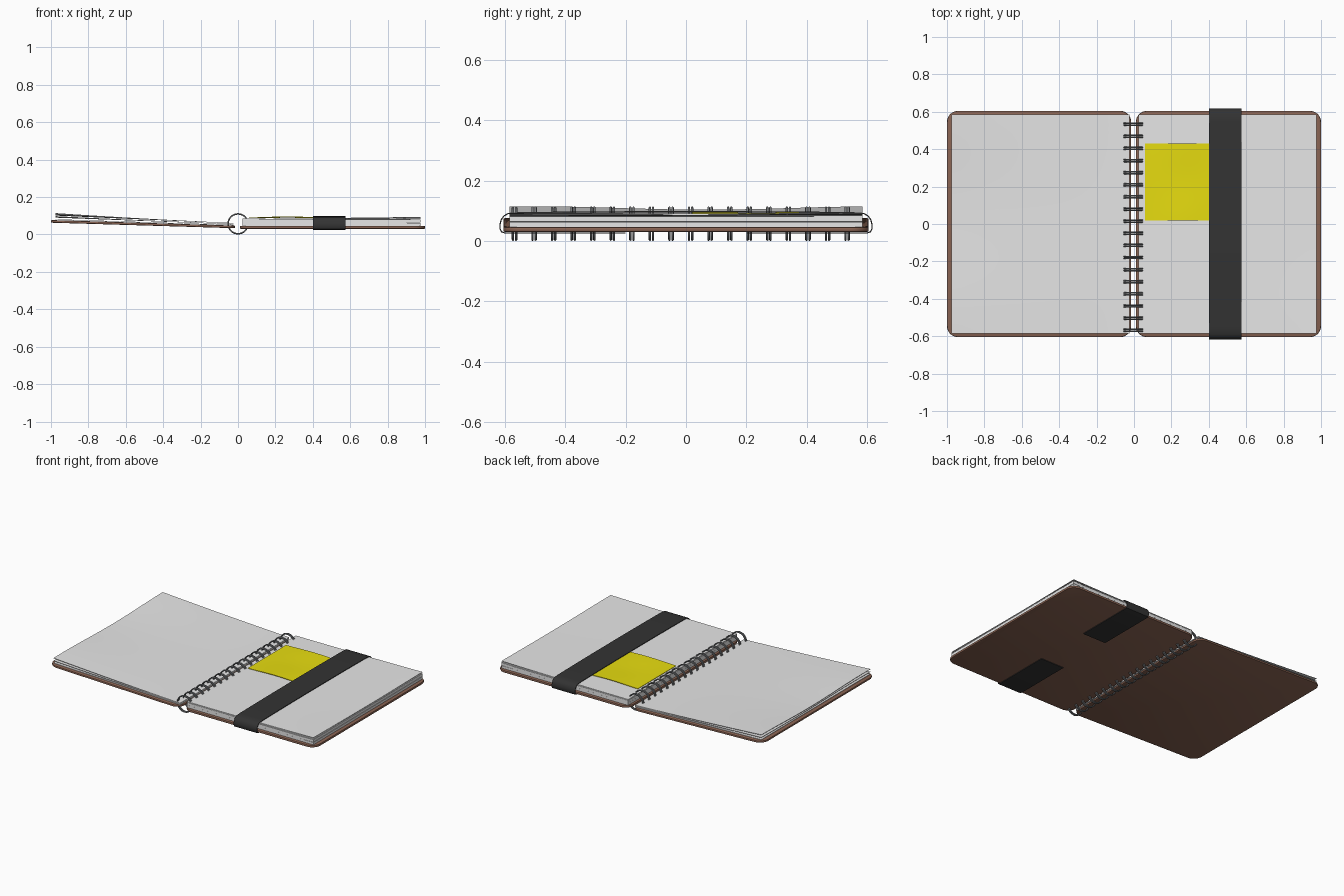
import bpy, bmesh, math

if "Cube" in bpy.data.objects:
    bpy.data.objects.remove(bpy.data.objects["Cube"])

def material(name, rgb):
    m = bpy.data.materials.new(name)
    m.diffuse_color = (*rgb, 1)
    m.use_nodes = True
    m.node_tree.nodes["Principled BSDF"].inputs["Base Color"].default_value = m.diffuse_color
    return m

BROWN = material("brown leather", (0.25, 0.125, 0.085))
PAPER = material("white paper", (0.8, 0.8, 0.8))
YELLOW = material("yellow note", (0.8, 0.72, 0.005))
BLACK = material("black elastic", (0.033, 0.033, 0.033))
STEEL = material("grey steel", (0.2, 0.21, 0.22))

def finish(name, bm, mat, angle=35):
    bmesh.ops.recalc_face_normals(bm, faces=bm.faces[:])
    me = bpy.data.meshes.new(name)
    bm.to_mesh(me)
    bm.free()
    me.materials.append(mat)
    ob = bpy.data.objects.new(name, me)
    bpy.context.collection.objects.link(ob)
    bpy.ops.object.select_all(action='DESELECT')
    ob.select_set(True)
    bpy.context.view_layer.objects.active = ob
    bpy.ops.object.shade_smooth_by_angle(angle=math.radians(angle))
    return ob

def cover(name, x0, x1, z0, z1, slope):
    """Rounded-corner board with softened rims, sheared upward away from the spine."""
    r, hy, pts = 0.06, 0.605, []
    for cx, cy, a0 in ((x1 - r, hy - r, 0), (x0 + r, hy - r, 90),
                       (x0 + r, r - hy, 180), (x1 - r, r - hy, 270)):
        for i in range(9):
            a = math.radians(a0 + 90 * i / 8)
            pts.append((cx + r * math.cos(a), cy + r * math.sin(a)))
    bm = bmesh.new()
    f = bm.faces.new([bm.verts.new((x, y, z0)) for x, y in pts])
    ext = bmesh.ops.extrude_face_region(bm, geom=[f])
    for v in ext["geom"]:
        if isinstance(v, bmesh.types.BMVert):
            v.co.z = z1
    rims = [e for e in bm.edges if abs(e.verts[0].co.z - e.verts[1].co.z) < 1e-5]
    bmesh.ops.bevel(bm, geom=rims, offset=0.005, segments=2, affect='EDGES', profile=0.5)
    for v in bm.verts:
        v.co.z += slope * abs(v.co.x)
    return finish(name, bm, BROWN)

def sheet(name, x0, x1, y0, y1, z_at, thick, mat, nx=20, ny=24):
    """Closed thin sheet; z_at(u, v) gives the height of its underside."""
    bm = bmesh.new()
    layers = []
    for t in (0, thick):
        layers.append([[bm.verts.new((x0 + (x1 - x0) * i / nx, y0 + (y1 - y0) * j / ny,
                                      z_at(i / nx, j / ny) + t))
                        for j in range(ny + 1)] for i in range(nx + 1)])
    lo, hi = layers
    for g in layers:
        for i in range(nx):
            for j in range(ny):
                bm.faces.new((g[i][j], g[i + 1][j], g[i + 1][j + 1], g[i][j + 1]))
    for i in range(nx):
        for j in (0, ny):
            bm.faces.new((lo[i][j], lo[i + 1][j], hi[i + 1][j], hi[i][j]))
    for j in range(ny):
        for i in (0, nx):
            bm.faces.new((lo[i][j], lo[i][j + 1], hi[i][j + 1], hi[i][j]))
    return finish(name, bm, mat)

# Covers
cover("right_cover", 0.01, 1.0, 0.030, 0.046, 0)
cover("left_cover", -1.0, -0.015, 0.033, 0.047, 0.03)

# Right page block and loose top sheets
HY = 0.585
sheet("lower_page_block", 0.025, 0.975, -HY, HY, lambda u, v: 0.046, 0.016, PAPER, 1, 1)
sheet("upper_page_block", 0.025, 0.975, -HY, HY,
      lambda u, v: 0.0622 + 0.002 * max(0, u - 0.9) * 10, 0.017, PAPER, 10, 1)
for k in range(2):
    sheet(f"right_loose_sheet_{k + 1}", 0.025, 0.975, -HY, HY,
          lambda u, v, k=k: 0.0805 + 0.0035 * k
          + u ** 2 * (0.003 + 0.003 * k + 0.002 * math.sin(5 * v + 2 * k)), 0.0025, PAPER)

# Left turned sheets, gently waved and lifting towards the outer edge
for k in range(3):
    sheet(f"left_sheet_{k + 1}", -0.025, -0.975, -HY, HY,
          lambda u, v, k=k: 0.049 + 0.005 * k + u * (0.030 + 0.006 * k)
          + 0.003 * k * u * u * (1 + math.sin(6.5 * v - 0.5 + 0.8 * k)) * 0.9,
          0.0025, PAPER)

# Sticky note with a slight ripple
sheet("sticky_note", 0.06, 0.47, 0.02, 0.43,
      lambda u, v: 0.0885 + 0.005 * math.sin(math.pi * u) ** 2 * (0.6 + 0.4 * math.cos(6 * v)),
      0.003, YELLOW)

# Elastic strap: wraps over the pages and tucks under the cover at both ends
half = [(0.20, 0.0265), (0.40, 0.0265), (0.600, 0.0265), (0.611, 0.030), (0.616, 0.040),
        (0.616, 0.055), (0.612, 0.070), (0.603, 0.083), (0.588, 0.091), (0.55, 0.0935),
        (0.35, 0.0955), (0.15, 0.0965)]
path = half + [(-y, z) for y, z in reversed(half)]
bm = bmesh.new()
rows = []
for i, (y, z) in enumerate(path):
    (ya, za), (yb, zb) = path[max(i - 1, 0)], path[min(i + 1, len(path) - 1)]
    d = math.hypot(yb - ya, zb - za)
    ny, nz = (zb - za) / d * 0.002, -(yb - ya) / d * 0.002
    rows.append([bm.verts.new((x, y + s * ny, z + s * nz))
                 for x, s in ((0.40, -1), (0.575, -1), (0.575, 1), (0.40, 1))])
for a, b in zip(rows, rows[1:]):
    for k in range(4):
        bm.faces.new((a[k], a[(k + 1) % 4], b[(k + 1) % 4], b[k]))
bm.faces.new(rows[0])
bm.faces.new(rows[-1])
finish("elastic_strap", bm, BLACK)

# Binding: 18 twin wire loops along the spine
bm = bmesh.new()
MAJ, MIN, NA, NB = 0.053, 0.004, 36, 8
for n in range(18):
    for off in (-0.0052, 0.0052):
        yc = -0.568 + n * 0.0648 + off
        ring = []
        for i in range(NA):
            a = 2 * math.pi * i / NA
            ring.append([])
            for j in range(NB):
                b = 2 * math.pi * j / NB
                r = MAJ + MIN * math.cos(b)
                ring[-1].append(bm.verts.new((r * math.cos(a), yc + MIN * math.sin(b),
                                              0.057 + r * math.sin(a))))
        for i in range(NA):
            p, q = ring[i], ring[(i + 1) % NA]
            for j in range(NB):
                bm.faces.new((p[j], p[(j + 1) % NB], q[(j + 1) % NB], q[j]))
finish("wire_binding", bm, STEEL, 60)
